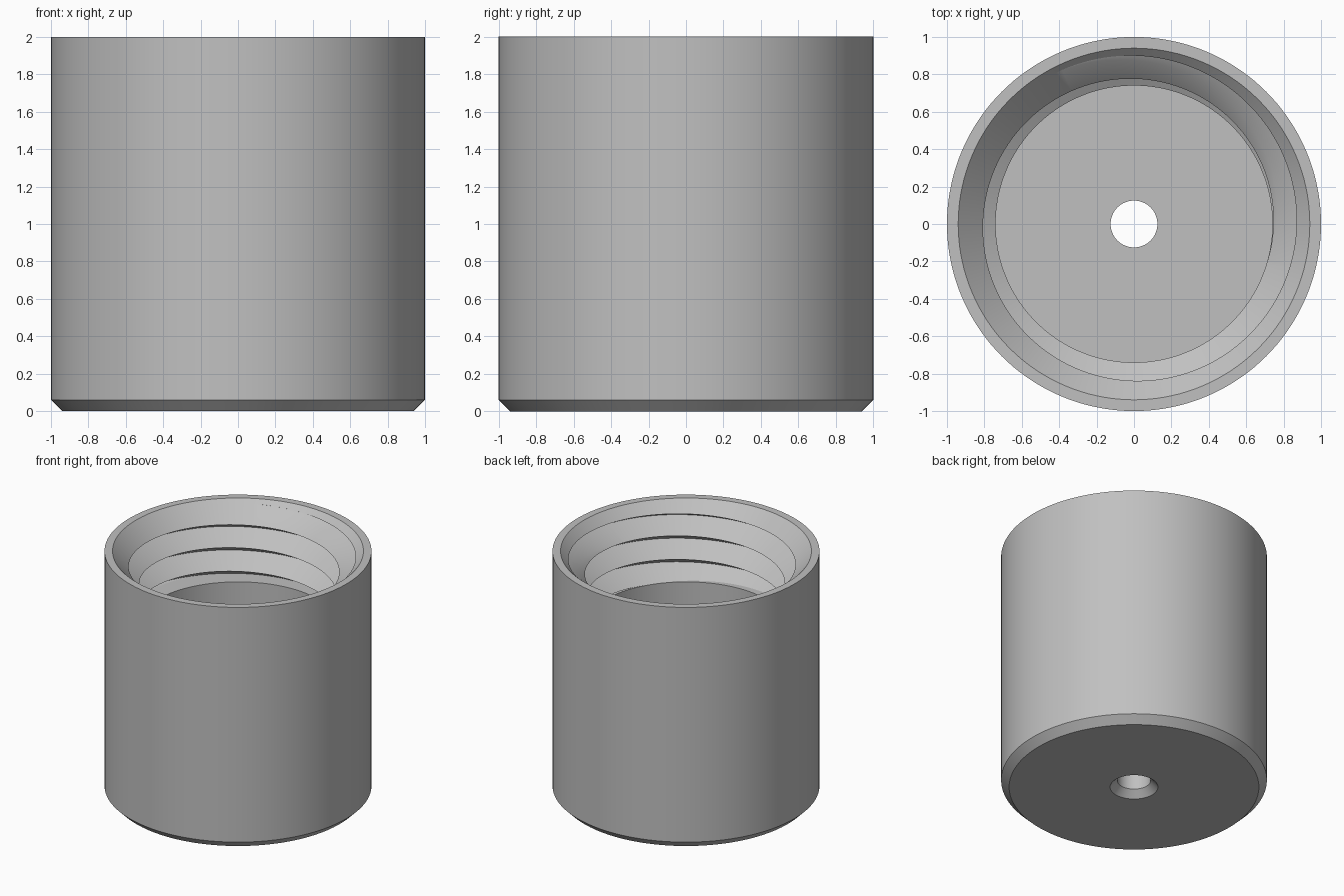
import bpy, bmesh, math

cube = bpy.data.objects.get("Cube")
if cube:
    bpy.data.objects.remove(cube, do_unlink=True)

SEGMENTS = 144
HEIGHT = 2.0
BORE = 0.74          # thread crest and plain bore radius
MOUTH = 0.94         # top of the 45 degree lead-in
PITCH = 0.195
LEDGE = 1.4          # bottom of the thread
SLOPE = math.sqrt(3)  # 60 degree thread flanks
ROOT = BORE + SLOPE * PITCH / 2
CONE_TOP = HEIGHT - MOUTH + ROOT  # height where the lead-in reaches the root radius

steel = bpy.data.materials.new("plain_grey")
steel.use_nodes = True
colour = (0.53, 0.53, 0.53, 1)
steel.diffuse_color = colour
steel.node_tree.nodes["Principled BSDF"].inputs["Base Color"].default_value = colour


def sweep(bm, column):
    """Skin the (radius, height) columns around the z axis."""
    rings = []
    for i in range(SEGMENTS + 1):
        a = 2 * math.pi * i / SEGMENTS
        rings.append([bm.verts.new((r * math.cos(a), r * math.sin(a), z))
                      for r, z in column(i / SEGMENTS)])
    for a, b in zip(rings, rings[1:]):
        for j in range(len(a) - 1):
            bm.faces.new((a[j], a[j + 1], b[j + 1], b[j]))
    bmesh.ops.remove_doubles(bm, verts=bm.verts[:], dist=0.0002)
    bmesh.ops.dissolve_degenerate(bm, dist=0.0001, edges=bm.edges[:])


def finish(bm, name):
    mesh = bpy.data.meshes.new(name)
    bm.to_mesh(mesh)
    bm.free()
    obj = bpy.data.objects.new(name, mesh)
    bpy.context.collection.objects.link(obj)
    mesh.materials.append(steel)
    bpy.ops.object.select_all(action='DESELECT')
    obj.select_set(True)
    bpy.context.view_layer.objects.active = obj
    bpy.ops.object.shade_smooth_by_angle(angle=math.radians(20))


# Body: chamfered outside, plain bore and bottom hole
PROFILE = [(0.92, LEDGE), (BORE, LEDGE), (BORE, 0.3), (0.125, 0.3), (0.125, 0.055),
           (0.18, 0), (0.94, 0), (1, 0.06), (1, HEIGHT), (MOUTH, HEIGHT)]
body = bmesh.new()
sweep(body, lambda turn: PROFILE)
for f in body.faces:
    f.normal_flip()
body.normal_update()
# The bottom must face down
if min(body.faces, key=lambda f: f.calc_center_median().z).normal.z > 0:
    bmesh.ops.reverse_faces(body, faces=body.faces[:])
finish(body, "body")


# Internal thread, cut back at the top by the conical lead-in
def thread_column(turn):
    points = []
    for k in range(-4, 2):
        z = 1.955 + PITCH * (turn - 0.25 + k)
        if z >= CONE_TOP:
            points += [(ROOT, CONE_TOP)] * 3
            continue
        low = max(z - PITCH / 2, (SLOPE * z - CONE_TOP) / (SLOPE - 1))
        high = min(z + PITCH / 2, (SLOPE * z + CONE_TOP) / (SLOPE + 1))
        points += [(ROOT - SLOPE * (z - low), low), (ROOT, z),
                   (ROOT - SLOPE * (high - z), high)]
    return points + [(MOUTH, HEIGHT)]


thread = bmesh.new()
sweep(thread, thread_column)
bmesh.ops.bisect_plane(thread, geom=thread.verts[:] + thread.edges[:] + thread.faces[:],
                       plane_co=(0, 0, LEDGE), plane_no=(0, 0, 1), clear_inner=True)
# The wall must face the axis
thread.normal_update()
facing = sum(f.normal.dot(f.calc_center_median() * f.calc_area()) -
             f.normal.z * f.calc_center_median().z * f.calc_area() for f in thread.faces)
if facing > 0:
    bmesh.ops.reverse_faces(thread, faces=thread.faces[:])
finish(thread, "internal_thread")
